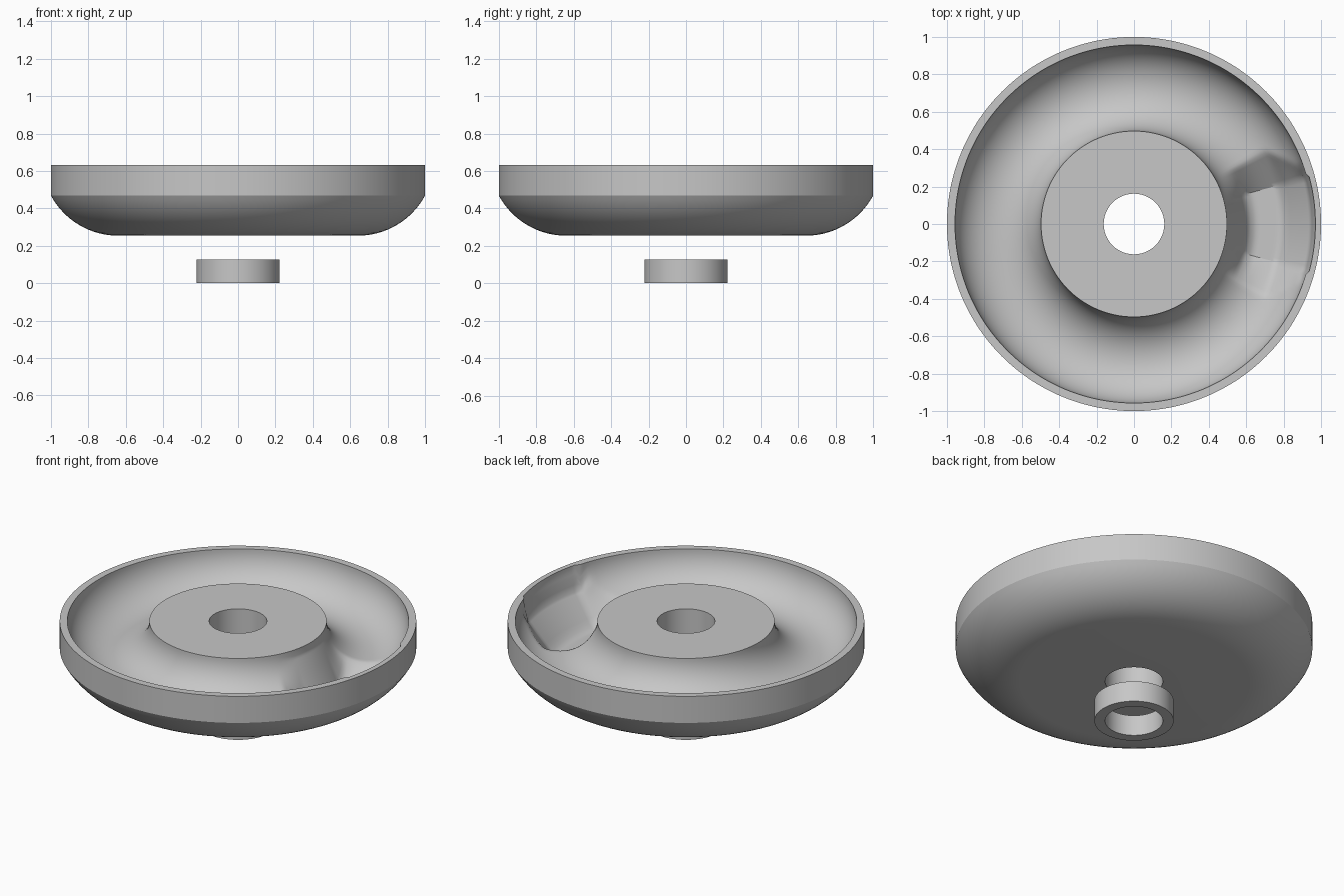
import bpy, bmesh, math

cube = bpy.data.objects.get("Cube")
if cube:
    bpy.data.objects.remove(cube, do_unlink=True)

grey = bpy.data.materials.new("grey metal")
colour = (0.57, 0.57, 0.57, 1)
grey.diffuse_color = colour
grey.use_nodes = True
grey.node_tree.nodes["Principled BSDF"].inputs["Base Color"].default_value = colour

SEGMENTS = 240
TOP, BOTTOM, BORE = 0.632, 0.254, 0.162
MID, HALF_WIDTH, DEPTH = 0.727, 0.23, 0.218     # ring trough section


def lathe(name, profile):
    """Revolve a closed (radius, height) loop that may vary with the angle."""
    bm = bmesh.new()
    rings = []
    for i in range(SEGMENTS):
        a = 2 * math.pi * i / SEGMENTS
        rings.append([bm.verts.new((r * math.cos(a), r * math.sin(a), z))
                      for r, z in profile(a)])
    n = len(rings[0])
    for i, ring in enumerate(rings):
        nxt = rings[(i + 1) % SEGMENTS]
        for j in range(n):
            k = (j + 1) % n
            bm.faces.new((ring[j], nxt[j], nxt[k], ring[k]))
    bmesh.ops.recalc_face_normals(bm, faces=bm.faces)
    mesh = bpy.data.meshes.new(name)
    bm.to_mesh(mesh)
    bm.free()
    mesh.materials.append(grey)
    ob = bpy.data.objects.new(name, mesh)
    bpy.context.collection.objects.link(ob)
    bpy.ops.object.select_all(action="DESELECT")
    ob.select_set(True)
    bpy.context.view_layer.objects.active = ob
    bpy.ops.object.shade_smooth_by_angle(angle=math.radians(30))
    return ob


# Section of the deeper pocket: radius, depth below the rim
POCKET = [(0.49, 0), (0.5, 0.05), (0.55, 0.17), (0.61, 0.31), (0.65, 0.335),
          (0.78, 0.335), (0.815, 0.31), (0.945, 0.15), (0.97, 0)]


def pocket_depth(r):
    for (r0, d0), (r1, d1) in zip(POCKET, POCKET[1:]):
        if r <= r1:
            return d0 + (d1 - d0) * (r - r0) / (r1 - r0)
    return 0


def pocket_blend(r, off):
    """Sloping pocket sides that narrow towards the rim."""
    width = 14 - 9 * min(1, max(0, (r - 0.8) / 0.12))
    return min(1, max(0, (15 + width - off) / width))


def dish_profile(a):
    off = abs(math.degrees((a + math.pi) % (2 * math.pi) - math.pi))
    # Bore and underside, then the rounded outer belly up to the band and rim
    pts = [(BORE, TOP), (BORE, BOTTOM)]
    for i in range(17):
        t = math.asin(0.36 / 0.41) * i / 16
        pts.append((0.64 + 0.41 * math.sin(t), BOTTOM + 0.41 * (1 - math.cos(t))))
    pts.append((1, TOP))
    # Ring trough, dropping into the pocket on the +x side
    steps = 40
    for i in range(steps + 1):
        t = math.pi * i / steps
        r = MID + HALF_WIDTH * math.cos(t)
        d = DEPTH * math.sin(t)
        if off < 15.5:             # wider rim notch over the pocket
            r += 0.013 * max(0, math.cos(t))
        if 0 < i < steps:
            d += pocket_blend(r, off) * max(0, pocket_depth(r) - d)
        pts.append((r, TOP - d))
    return pts


lathe("dish", dish_profile)

# Loose collar below the dish
lathe("collar", lambda a: [(BORE, 0), (0.222, 0), (0.222, 0.128), (BORE, 0.128)])
